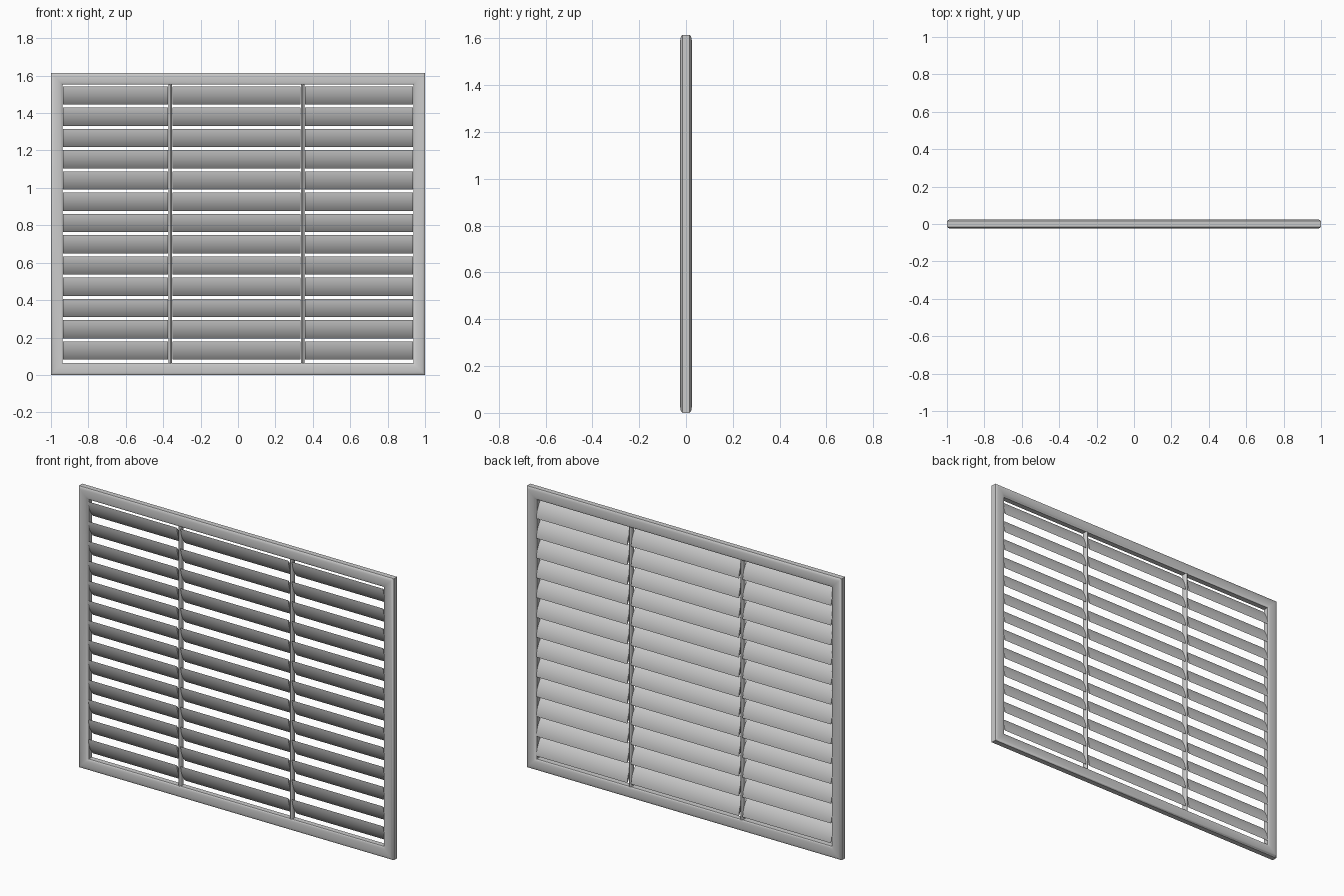
import bpy, math

if "Cube" in bpy.data.objects:
    bpy.data.objects.remove(bpy.data.objects["Cube"])

W, H, B = 1.0, 1.615, 0.063      # half width, height, frame bar width
RODS = (-0.362, 0.346)           # rod positions along x


def make_object(name, verts, faces):
    mesh = bpy.data.meshes.new(name)
    mesh.from_pydata(verts, [], faces)
    mesh.validate()
    obj = bpy.data.objects.new(name, mesh)
    bpy.context.collection.objects.link(obj)
    bpy.ops.object.select_all(action='DESELECT')
    obj.select_set(True)
    bpy.context.view_layer.objects.active = obj
    bpy.ops.object.mode_set(mode='EDIT')
    bpy.ops.mesh.select_all(action='SELECT')
    bpy.ops.mesh.normals_make_consistent(inside=False)
    bpy.ops.object.mode_set(mode='OBJECT')
    bpy.ops.object.shade_smooth_by_angle(angle=math.radians(35))
    return obj


def prism(name, ring_a, ring_b):
    n = len(ring_a)
    faces = [(i, (i + 1) % n, n + (i + 1) % n, n + i) for i in range(n)]
    faces += [tuple(range(n)), tuple(range(n, 2 * n))]
    return make_object(name, ring_a + ring_b, faces)


# frame: rounded profile (distance inward, y) swept round four mitred corners
front = [(B * t / 10, -0.015 - 0.010 * math.sqrt(max(0, 1 - (t / 5 - 1) ** 2)))
         for t in range(11)]
profile = front + [(d, -y) for d, y in reversed(front)]
n = len(profile)
verts, faces = [], []
for sx, top in ((-1, 0), (1, 0), (1, 1), (-1, 1)):
    for d, y in profile:
        verts.append((sx * (W - d), y, H - d if top else d))
for c in range(4):
    for i in range(n):
        j, e = (i + 1) % n, (c + 1) % 4
        faces.append((c * n + i, c * n + j, e * n + j, e * n + i))
make_object("frame", verts, faces)

# slats: lens-shaped section, top edge leaning to the front, bottom to the back
DY, DZ, T, SEG = 0.021, 0.0485, 0.009, 10
length = math.hypot(DY, DZ)
ny, nz = -DZ / length, -DY / length      # direction of the front bulge
section = []
for side in (1, -1):
    for k in range(SEG):
        u = (1 - 2 * k / SEG) * side     # +1 at top edge, -1 at bottom edge
        b = T * (1 - u * u) * side
        section.append((-DY * u + ny * b, DZ * u + nz * b))

edges = [-0.938] + [x + s * 0.012 for x in RODS for s in (-1, 1)] + [0.938]
edges[0] += 0.002
edges[-1] -= 0.002
for row in range(13):
    zc = 0.131 + row * 0.1136
    for col in range(3):
        x0, x1 = edges[2 * col], edges[2 * col + 1]
        prism(f"slat_{row + 1}_{col + 1}",
              [(x0, y, zc + z) for y, z in section],
              [(x1, y, zc + z) for y, z in section])

# upright rods between the slat sections
for i, x in enumerate(RODS):
    ring = [(x + 0.010 * math.cos(a), 0.018 * math.sin(a))
            for a in (2 * math.pi * k / 16 for k in range(16))]
    prism(f"upright_rod_{i + 1}", [(px, py, B - 0.005) for px, py in ring],
          [(px, py, H - B + 0.005) for px, py in ring])
